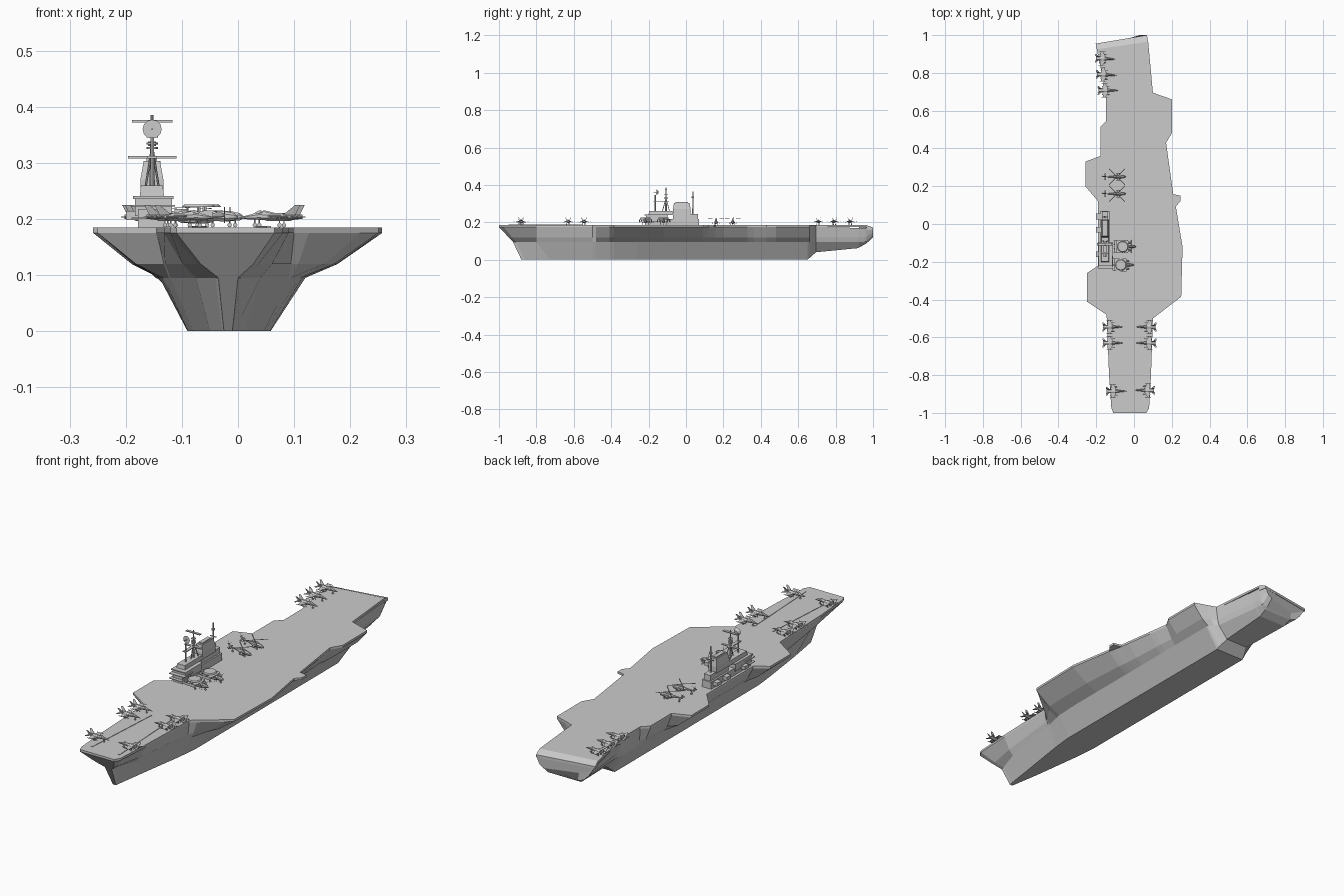
import bpy, bmesh, math
from mathutils import Vector, Matrix

DECK = 0.185

# ---------- helpers ----------
def finish(bm, name):
    bmesh.ops.remove_doubles(bm, verts=bm.verts, dist=1e-5)
    bmesh.ops.recalc_face_normals(bm, faces=bm.faces)
    me = bpy.data.meshes.new(name)
    bm.to_mesh(me)
    bm.free()
    return place(me, name)

def place(me, name, loc=(0, 0, 0), yaw=0):
    ob = bpy.data.objects.new(name, me)
    ob.location = loc
    ob.rotation_euler.z = math.radians(yaw)
    bpy.context.collection.objects.link(ob)
    return ob

def loft(bm, rings):
    vs = [[bm.verts.new(p) for p in r] for r in rings]
    n = len(vs[0])
    for a, b in zip(vs, vs[1:]):
        for i in range(n):
            j = (i + 1) % n
            bm.faces.new((a[i], a[j], b[j], b[i]))
    bm.faces.new(vs[0])
    bm.faces.new(vs[-1])

def plate(bm, pts, off):
    loft(bm, [pts, [Vector(p) + Vector(off) for p in pts]])

def body(bm, secs, y=0, n=8):
    """Fuselage along x; secs = (x, half width, half height, z)."""
    loft(bm, [[(x, y + w * math.cos(math.tau * (i + .5) / n),
                z + h * math.sin(math.tau * (i + .5) / n)) for i in range(n)]
              for x, w, h, z in secs])

def rod(bm, a, b, r, n=6, r2=None):
    a, b = Vector(a), Vector(b)
    m = Matrix.Translation((a + b) / 2) @ (b - a).to_track_quat('Z', 'Y').to_matrix().to_4x4()
    bmesh.ops.create_cone(bm, cap_ends=True, segments=n, radius1=r,
                          radius2=r if r2 is None else r2, depth=(b - a).length, matrix=m)

def box(bm, x0, x1, y0, y1, z0, z1, taper=0):
    t = taper
    loft(bm, [[(x0, y0, z0), (x1, y0, z0), (x1, y1, z0), (x0, y1, z0)],
              [(x0 + t, y0 + t, z1), (x1 - t, y0 + t, z1), (x1 - t, y1 - t, z1), (x0 + t, y1 - t, z1)]])

def at(table, y, col=1):
    """Linear lookup in rows sorted by their first value."""
    if y <= table[0][0]:
        return table[0][col]
    for a, b in zip(table, table[1:]):
        if y <= b[0]:
            return a[col] + (b[col] - a[col]) * (y - a[0]) / (b[0] - a[0])
    return table[-1][col]

# ---------- flight deck: (y, x) down each edge ----------
port = [(-1, -.11), (-.975, -.12), (-.8, -.132), (-.48, -.145), (-.41, -.25), (-.26, -.25),
        (-.22, -.19), (.12, -.19), (.2, -.258), (.33, -.258), (.36, -.178), (.515, -.178),
        (.545, -.147), (.68, -.147), (.925, -.197), (.955, -.203)]
star = [(-1, .065), (-.975, .08), (-.8, .09), (-.5, .1), (-.385, .25), (-.12, .257),
        (.09, .222), (.155, .208), (.43, .17), (.48, .2), (.66, .2), (.695, .1), (.965, .075), (1, .068)]
bm = bmesh.new()
plate(bm, [(x, y, .175) for y, x in port[:-1]] + [(x, y, .175) for y, x in star[-2::-1]], (0, 0, .01))
finish(bm, "flight_deck")

# rounded-down stern edge
bm = bmesh.new()
(ya, xa), (yb, xb) = port[-2:]
(yc, xc), (yd, xd) = star[-2:]
loft(bm, [[(xa, ya, DECK), (xb, yb, .172), (xb, yb, .16), (xa, ya, .16)],
          [(xc, yc, DECK), (xd, yd, .172), (xd, yd, .16), (xc, yc, .16)]])
finish(bm, "stern_ramp")
bm = bmesh.new()
plate(bm, [(.2, .16, .175), (.245, .15, .175), (.245, .12, .175), (.215, .085, .175)], (0, 0, .01))
finish(bm, "landing_platform")

# ---------- hull: lofted sections under the deck edge ----------
knuckle = [(-1, -.035, 0), (-.8, -.075, .04), (-.5, -.12, .09), (-.36, -.14, .12),
           (.66, -.14, .12), (.7, -.13, .08), (1, -.15, .05)]
keel = [(-1, -.025, -.01), (-.8, -.05, .012), (-.4, -.09, .058), (.655, -.09, .058), (.7, -.075, .035), (1, -.12, .03)]
rise = [(.65, 0), (.695, .04), (.92, .062), (.97, .09), (1, .12)]
bow_mid = [(-1, -.925), (-.8, -.8), (2, 2)]
bow_low = [(-1, -.88), (-.5, -.5), (2, 2)]
bm = bmesh.new()
rings = []
for y in sorted({p[0] for p in port + star} | {.65, .92}):
    zk = at(rise, y)
    zm = max(.095, zk + .012)
    zu = zm + .31 * (.175 - zm)
    top = .175 if y < .92 else .17
    ring = []
    for side, c, rev in ((port, 1, False), (star, 2, True)):
        yy = min(y, .955) if c == 1 else y
        d, k, b = at(side, y), at(knuckle, y, c), at(keel, y, c)
        ym, yl = at(bow_mid, yy), at(bow_low, yy)
        yu = ym + .31 * (yy - ym)
        pts = [(d, yy, top), (k + .42 * (d - k), yu, zu), (k, ym, zm), (b, yl, zk)]
        ring += pts[::-1] if rev else pts
    rings.append(ring)
loft(bm, rings)
finish(bm, "hull")

# catapult tracks
for i, (x0, x1) in enumerate(((-.085, -.06), (.055, .035))):
    bm = bmesh.new()
    plate(bm, [(x0 - .004, -.95, DECK), (x0 + .004, -.95, DECK), (x1 + .004, -.55, DECK), (x1 - .004, -.55, DECK)], (0, 0, .002))
    finish(bm, f"catapult_track_{i + 1}")

# ---------- island ----------
bm = bmesh.new()
box(bm, -.178, -.13, -.22, .07, .183, .218)
box(bm, -.184, -.118, -.215, -.1, .205, .24)
box(bm, -.187, -.115, -.222, -.095, .236, .241)
box(bm, -.175, -.132, -.2, -.07, .24, .26, .002)
box(bm, -.17, -.137, -.07, .065, .218, .245)
for z in (.2, .222):
    box(bm, -.19, -.112, -.235, -.17, z, z + .003)
for y in (-.16, -.03, .04):
    box(bm, -.2, -.17, y - .015, y + .015, .198, .214)
finish(bm, "island")
bm = bmesh.new()
box(bm, -.174, -.133, -.07, .025, .24, .27)
box(bm, -.174, -.133, -.07, .025, .27, .303, .006)
box(bm, -.163, -.144, -.055, .01, .3, .308)
finish(bm, "funnel")

# masts, yards and radar
X = -.153
bm = bmesh.new()
rod(bm, (X, -.107, .25), (X, -.107, .385), .005, 8, .0025)
for dx, dy in ((-.012, .02), (.012, .02), (0, -.02)):
    rod(bm, (X + dx, -.107 + dy, .255), (X, -.107, .33), .002)
for z, w in ((.308, .043), (.372, .036)):
    box(bm, X - w, X + w, -.113, -.101, z, z + .004)
for z in (.325, .333, .345):
    rod(bm, (X, -.107, z), (X, -.107, z + .003), .01, 8)
box(bm, X - .008, X + .008, -.175, -.09, .308, .312)
rod(bm, (X, -.165, .255), (X, -.165, .345), .0035)
finish(bm, "main_mast")
bm = bmesh.new()
rod(bm, (X, -.148, .36), (X, -.158, .36), .006, 12, .017)
rod(bm, (X, -.158, .36), (X, -.175, .36), .0015)
finish(bm, "radar_dish")
bm = bmesh.new()
rod(bm, (X, .037, .24), (X, .037, .365), .004, 8, .0025)
rod(bm, (X, .037, .33), (X, .037, .338), .007, 8)
box(bm, X - .015, X + .015, .035, .039, .3, .303)
finish(bm, "aft_mast")

# ---------- fighter jet, nose along +x, wheels at z = 0 ----------
def gear(bm, spots, z, r=.004):
    for x, y in spots:
        rod(bm, (x, y, r), (x, y, z), .0012, 5)
        rod(bm, (x, y - .0015, r), (x, y + .0015, r), r, 8)

bm = bmesh.new()
body(bm, [(.06, .0005, .0005, .017), (.045, .004, .004, .018), (.025, .006, .007, .02),
          (0, .01, .0075, .019), (-.03, .01, .006, .019), (-.045, .007, .004, .019)])
body(bm, [(.036, .001, .001, .023), (.024, .004, .006, .025), (.005, .001, .001, .025)])
for s in (1, -1):
    plate(bm, [(.01, s * .006, .019), (-.008, s * .036, .018), (-.02, s * .036, .018), (-.025, s * .006, .019)], (0, 0, .002))
    plate(bm, [(-.028, s * .006, .018), (-.042, s * .023, .018), (-.05, s * .023, .018), (-.044, s * .006, .018)], (0, 0, .0015))
    plate(bm, [(-.018, s * .007, .022), (-.04, s * .013, .04), (-.049, s * .013, .04), (-.04, s * .007, .022)], (0, .0015, 0))
    body(bm, [(.014, .001, .001, .013), (.004, .002, .002, .013), (-.02, .002, .002, .013), (-.026, .001, .001, .013)], s * .022)
    rod(bm, (.004, s * .036, .019), (-.028, s * .036, .019), .0014)
gear(bm, [(.032, 0), (-.012, .009), (-.012, -.009)], .018)
jet = finish(bm, "fighter_jet_1")
jet.location, me = (-.118, -.545, DECK), jet.data
spots = [(-.118, -.63, 0), (-.1, -.885, 0), (.07, -.545, 180), (.07, -.63, 180), (.062, -.88, 180),
         (-.157, .875, -3), (-.152, .79, -3), (-.143, .707, 0)]
for i, (x, y, yaw) in enumerate(spots):
    place(me, f"fighter_jet_{i + 2}", (x, y, DECK), yaw)

# ---------- radar plane with folded wings ----------
bm = bmesh.new()
body(bm, [(.055, .002, .002, .018), (.048, .006, .007, .019), (.03, .008, .01, .02),
          (-.02, .008, .009, .02), (-.06, .002, .003, .023)])
rod(bm, (-.015, 0, .036), (-.015, 0, .041), .03, 20, .026)
rod(bm, (-.015, 0, .025), (-.015, 0, .037), .004)
plate(bm, [(-.058, -.03, .024), (-.045, -.03, .024), (-.045, .03, .024), (-.058, .03, .024)], (0, 0, .002))
for s in (1, -1):
    plate(bm, [(.018, 0, .027), (.014, s * .034, .027), (-.006, s * .034, .027), (-.008, 0, .027)], (0, 0, .003))
    plate(bm, [(.01, s * .034, .015), (.01, s * .034, .03), (-.055, s * .032, .028), (-.055, s * .032, .018)], (0, .002, 0))
    body(bm, [(.032, .002, .002, .022), (.025, .004, .005, .022), (-.005, .004, .005, .023), (-.02, .001, .001, .025)], s * .02)
    for a in range(4):
        c, q = math.cos(a * math.pi / 2 + .4), math.sin(a * math.pi / 2 + .4)
        rod(bm, (.031, s * .02, .022), (.031, s * .02 + c * .015, .022 + q * .015), .001, 4)
    for y in (.03, .012):
        plate(bm, [(-.045, s * y, .018), (-.046, s * y, .033), (-.058, s * y, .033), (-.06, s * y, .018)], (0, .0015, 0))
gear(bm, [(.04, 0), (0, .018), (0, -.018)], .02)
plane = finish(bm, "radar_plane_1")
plane.location = (-.045, -.12, DECK)
place(plane.data, "radar_plane_2", (-.055, -.217, DECK))

# ---------- helicopter ----------
bm = bmesh.new()
body(bm, [(.047, .002, .002, .012), (.038, .007, .007, .014), (.02, .009, .01, .016),
          (-.01, .009, .009, .016), (-.025, .004, .005, .019), (-.062, .002, .0025, .021)])
body(bm, [(.022, .003, .002, .025), (.012, .006, .005, .026), (-.012, .004, .003, .025)])
plate(bm, [(-.055, -.001, .02), (-.066, -.001, .036), (-.073, -.001, .036), (-.066, -.001, .018)], (0, .002, 0))
plate(bm, [(-.058, -.017, .021), (-.058, .017, .021), (-.067, .017, .021), (-.067, -.017, .021)], (0, 0, .0015))
rod(bm, (0, 0, .025), (0, 0, .037), .0022)
for a in range(4):
    m = Matrix.Rotation(math.pi / 4 + a * math.pi / 2, 4, 'Z')
    plate(bm, [m @ Vector(p) for p in ((0, -.002, .035), (.06, -.002, .033), (.06, .002, .033), (0, .002, .035))], (0, 0, .001))
    d = a * math.pi / 2 + .5
    rod(bm, (-.069, .003, .034), (-.069 + .012 * math.cos(d), .003, .034 + .012 * math.sin(d)), .0008, 4)
for s in (1, -1):
    plate(bm, [(.01, s * .006, .014), (.01, s * .02, .013), (0, s * .02, .013), (0, s * .006, .014)], (0, 0, .0015))
    body(bm, [(.018, .001, .001, .011), (.012, .0025, .0025, .011), (-.006, .002, .002, .011)], s * .018, 6)
gear(bm, [(.018, .01), (.018, -.01), (-.05, 0)], .016)
heli = finish(bm, "helicopter_1")
heli.location = (-.09, .25, DECK)
place(heli.data, "helicopter_2", (-.09, .16, DECK))
